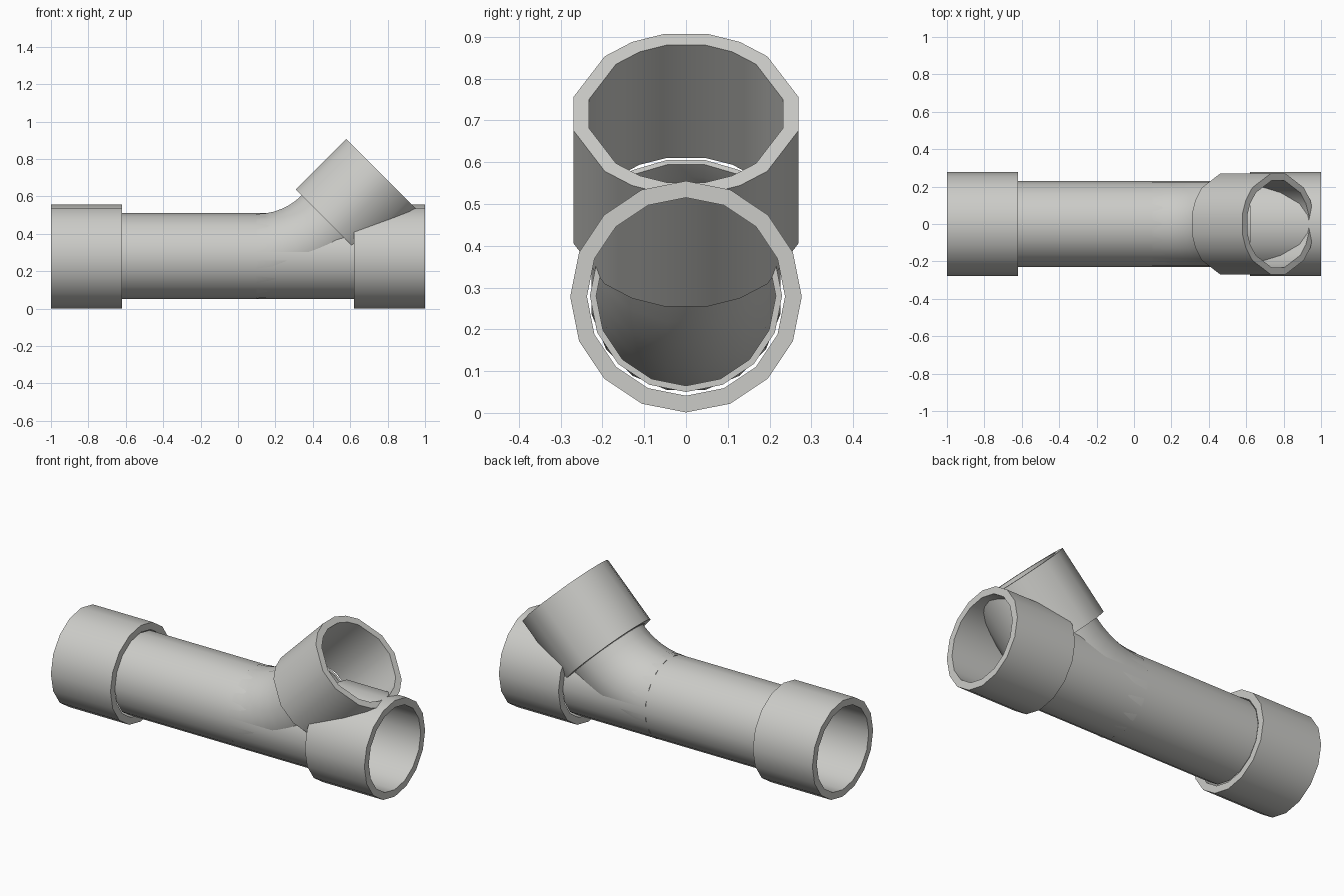
import bpy
import bmesh
from math import sin, cos, radians
from mathutils import Vector

if "Cube" in bpy.data.objects:
    bpy.data.objects.remove(bpy.data.objects["Cube"], do_unlink=True)

grey = bpy.data.materials.new("light grey plastic")
grey.use_nodes = True
colour = (0.6, 0.6, 0.575, 1)
grey.diffuse_color = colour
grey.node_tree.nodes["Principled BSDF"].inputs["Base Color"].default_value = colour


def tube(name, stations, angles, outer, inner):
    """Hollow tube through (x, z, tilt) stations, angles measured from its top."""
    bm = bmesh.new()
    rings = []
    for x, z, tilt in stations:
        up = Vector((-sin(tilt), 0, cos(tilt)))
        side = Vector((0, 1, 0))
        rings.append([[bm.verts.new(Vector((x, 0, z)) + r * (cos(a) * up + sin(a) * side))
                       for a in angles] for r in (outer, inner)])

    def bridge(a, b):
        for i in range(len(a)):
            j = (i + 1) % len(a)
            bm.faces.new((a[i], a[j], b[j], b[i]))

    for here, there in zip(rings, rings[1:]):
        bridge(here[0], there[0])
        bridge(there[1], here[1])
    for end in (rings[0], rings[-1]):
        bridge(end[0], end[1])
    bmesh.ops.recalc_face_normals(bm, faces=bm.faces)
    mesh = bpy.data.meshes.new(name)
    bm.to_mesh(mesh)
    bm.free()
    mesh.materials.append(grey)
    obj = bpy.data.objects.new(name, mesh)
    bpy.context.collection.objects.link(obj)
    bpy.ops.object.select_all(action="DESELECT")
    obj.select_set(True)
    bpy.context.view_layer.objects.active = obj
    bpy.ops.object.shade_smooth_by_angle(angle=radians(40))
    return obj


AXIS = 0.278
BEND = radians(45)
even = [radians(22.5 * i) for i in range(16)]
turned = [a + radians(11.25) for a in even]
# Mouth outline of the branch, mirrored over both of its axes
quarter = [11, 28, 45, 78]
half = quarter + [180 - a for a in reversed(quarter)]
mouth = [radians(a) for a in half + [360 - a for a in reversed(half)]]

# Straight run with a socket on each end
tube("main_pipe", [(-0.625, AXIS + 0.002, 0), (0.625, AXIS + 0.002, 0)], even, 0.23, 0.215)
tube("right_end_socket", [(-1, AXIS, 0), (-0.62, AXIS, 0)], even, 0.277, 0.237)
tube("left_end_socket", [(0.62, AXIS, 0), (1, AXIS, 0)], even, 0.277, 0.237)

# Elbow sweeping up out of the run
RADIUS = 0.566
START = 0.1
STEPS = 6
arc = [BEND * i / STEPS for i in range(STEPS + 1)]
elbow = [(START + RADIUS * sin(t), AXIS + 0.002 + RADIUS * (1 - cos(t)), t) for t in arc]
tube("branch_elbow", elbow, turned, 0.23, 0.215)

# Slanted socket on the elbow
x, z, tilt = elbow[-1]
tube("branch_socket", [(x, z, tilt), (x + 0.27, z + 0.27, tilt)], mouth, 0.275, 0.237)
